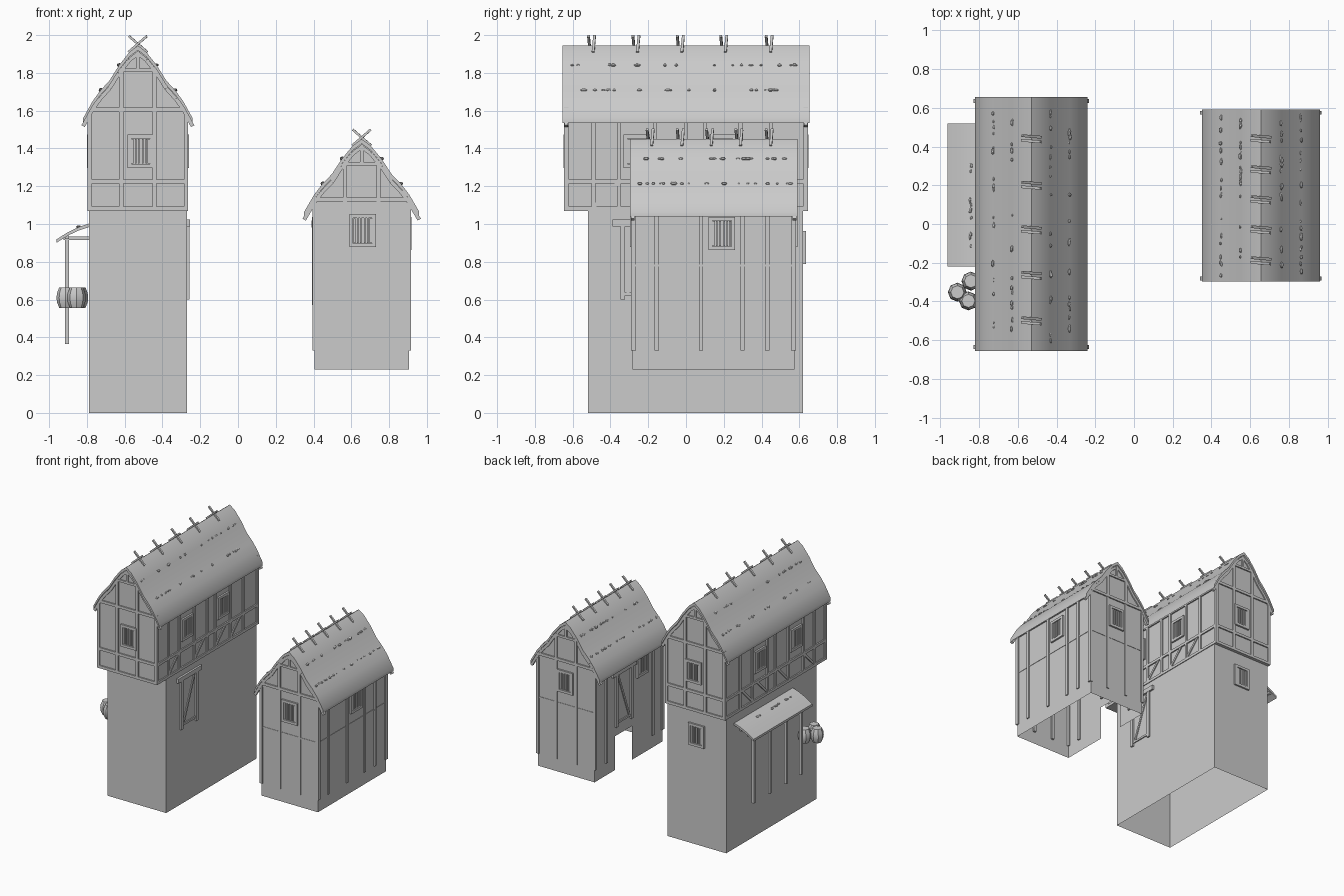
import bpy, bmesh, random
from math import radians
from mathutils import Vector, Matrix

if "Cube" in bpy.data.objects:
    bpy.data.objects.remove(bpy.data.objects["Cube"])
random.seed(4)

# half roof profile: distance from ridge line, drop below ridge
PROFILE = [(0, 0), (.045, -.035), (.1, -.105), (.15, -.185), (.2, -.24), (.24, -.295), (.29, -.385)]


def drop(d, s=1.0):
    d = abs(d) / s
    for (a, za), (b, zb) in zip(PROFILE, PROFILE[1:]):
        if d <= b:
            return za + (zb - za) * (d - a) / (b - a)
    return PROFILE[-1][1]


def finish(bm, name, smooth=False):
    bmesh.ops.recalc_face_normals(bm, faces=bm.faces)
    me = bpy.data.meshes.new(name)
    bm.to_mesh(me)
    bm.free()
    ob = bpy.data.objects.new(name, me)
    bpy.context.collection.objects.link(ob)
    if smooth:
        bpy.context.view_layer.objects.active = ob
        ob.select_set(True)
        bpy.ops.object.shade_smooth_by_angle(angle=radians(35))
        ob.select_set(False)
    return ob


def bar(bm, p, q, w, t=None):
    """Straight timber from p to q with section w by t."""
    p, q = Vector(p), Vector(q)
    d = q - p
    m = (Matrix.Translation((p + q) / 2) @ d.to_track_quat('Z', 'Y').to_matrix().to_4x4()
         @ Matrix.Diagonal((w, t or w, d.length, 1)))
    bmesh.ops.create_cube(bm, size=1, matrix=m)


def extrude_outline(bm, pts, y0, y1, caps=True, skip=()):
    """Outline in x,z pulled along y; skip drops listed sides."""
    a = [bm.verts.new((x, y0, z)) for x, z in pts]
    b = [bm.verts.new((x, y1, z)) for x, z in pts]
    n = len(pts)
    for i in range(n):
        if i not in skip:
            j = (i + 1) % n
            bm.faces.new((a[i], a[j], b[j], b[i]))
    if caps:
        bm.faces.new(a)
        bm.faces.new(b)


class Wall:
    """Places parts on a wall: u along it, z up, o outward."""
    def __init__(self, axis, pos, sign):
        self.axis, self.pos, self.sign = axis, pos, sign

    def at(self, u, z, o=0):
        k = self.pos + self.sign * o
        return (k, u, z) if self.axis == 'x' else (u, k, z)

    def beam(self, bm, u0, z0, u1, z1, w=.022, out=.01):
        bar(bm, self.at(u0, z0, out - w / 2), self.at(u1, z1, out - w / 2), w)

    def window(self, bm, u, z):
        for s in (-1, 1):
            self.beam(bm, u + s * .06, z - .087, u + s * .06, z + .087, .02, .014)
            self.beam(bm, u - .07, z + s * .078, u + .07, z + s * .078, .02, .014)
            self.beam(bm, u + s * .043, z - .065, u + s * .043, z + .065, .012, .01)
        for k in (-.026, -.01, .012, .028):
            self.beam(bm, u + k, z - .066, u + k, z + .066, .008, .009)

    def door(self, bm, u, z0, z1):
        for s in (-1, 1):
            self.beam(bm, u + s * .095, z0, u + s * .095, z1, .026, .014)
        self.beam(bm, u - .15, z1, u + .15, z1, .035, .016)
        self.beam(bm, u - .07, z0 + .03, u + .07, z1 - .03, .016, .007)
        self.beam(bm, u - .09, z0 + .03, u + .09, z0 + .03, .016, .008)


def stones(bm, x, z, ys, tilt):
    for y in ys:
        r = random.uniform(.006, .011)
        m = (Matrix.Translation((x + random.uniform(-.004, .004), y, z)) @ Matrix.Rotation(tilt, 4, 'Y')
             @ Matrix.Diagonal((r, random.uniform(1, 2.2) * r, r * .8, 1)))
        bmesh.ops.create_icosphere(bm, subdivisions=1, radius=1, matrix=m)


def roof(name, cx, ridge, y0, y1, s, stick_ys):
    bm = bmesh.new()
    top = [(cx - d * s, ridge + h) for d, h in reversed(PROFILE)] + [(cx + d * s, ridge + h) for d, h in PROFILE[1:]]
    under = [(x, z - .025) for x, z in reversed(top)]
    extrude_outline(bm, top + under, y0, y1)
    finish(bm, name + "_roof", True)
    # stones holding the thatch
    bm = bmesh.new()
    for d in (.1, .197):
        for sg in (-1, 1):
            n = 18
            ys = [y0 + .03 + (y1 - y0 - .06) * random.random() for _ in range(n)]
            stones(bm, cx + sg * d * s, ridge + drop(d) + .002, ys, sg * .85)
    finish(bm, name + "_roof_stones")
    # crossed ridge sticks
    bm = bmesh.new()
    for y in stick_ys:
        for sg in (-1, 1):
            yy = y + sg * .012
            bar(bm, (cx + sg * .05, yy - sg * .004, ridge - .035), (cx - sg * .048, yy + sg * .004, ridge + .05), .014, .012)
    finish(bm, name + "_ridge_sticks")


def gable_outline(cx, hw, z0, ridge, s):
    half = [(d * s, ridge - .02 + h) for d, h in PROFILE if d * s < hw] + [(hw, ridge - .02 + drop(hw, s))]
    return ([(cx - hw, z0), (cx + hw, z0)] + [(cx + d, z) for d, z in reversed(half)]
            + [(cx - d, z) for d, z in half[1:]])


def gable_frame(bm, wall, cx, ridge, s, hw, rail_z):
    """Timbers following the roof edge, rail, posts and collar."""
    for sg in (-1, 1):
        for (a, za), (b, zb) in zip(PROFILE, PROFILE[1:]):
            wall.beam(bm, cx + sg * a * s, ridge - .042 + za, cx + sg * b * s, ridge - .042 + zb, .02, .009)
        wall.beam(bm, cx + sg * .088, rail_z, cx + sg * .088, ridge - .03 + drop(.088, s))
    wall.beam(bm, cx - hw, rail_z, cx + hw, rail_z)
    wall.beam(bm, cx - .09, ridge - .13, cx + .09, ridge - .13, .018)
    wall.beam(bm, cx, ridge - .13, cx, ridge - .03, .018)


# ---- tall house ----
CX, R = -.53, 1.945
bm = bmesh.new()
extrude_outline(bm, [(-.79, 0), (-.27, 0), (-.27, 1.075), (-.79, 1.075)], -.52, .62, skip=(0,))
finish(bm, "tall_house_base")
bm = bmesh.new()
extrude_outline(bm, gable_outline(CX, .256, 1.07, R, 1), -.635, .635)
finish(bm, "tall_house_upper_floor")
roof("tall_house", CX, R, -.655, .655, 1, (-.5, -.265, -.03, .2, .44))

bm, wn = bmesh.new(), bmesh.new()
for sg in (-1, 1):
    end = Wall('y', sg * .635, sg)
    gable_frame(bm, end, CX, R, 1, .26, 1.605)
    for u in (-.255, -.088, .088, .255):
        end.beam(bm, CX + u, 1.07, CX + u, 1.6)
    for z in (1.081, 1.225):
        end.beam(bm, CX - .262, z, CX + .262, z)
    end.window(wn, CX + .015, 1.385)
    side = Wall('x', CX + sg * .256, sg)
    for u in (-.63, -.49, -.355, -.165, 0, .1, .29, .45, .63):
        side.beam(bm, u, 1.07, u, 1.6)
    for z in (1.081, 1.225, 1.56):
        side.beam(bm, -.64, z, .64, z)
    for u in (-.49, -.165, .1, .29):
        side.beam(bm, u, 1.09, u + .13, 1.22, .018, .007)
    for u in (-.26, .195):
        side.window(wn, u, 1.385)
Wall('y', .62, 1).window(wn, CX, .875)
finish(bm, "tall_house_timbers")
finish(wn, "tall_house_windows")
bm = bmesh.new()
Wall('x', -.27, 1).door(bm, -.24, .6, 1.005)
finish(bm, "tall_house_door")

# ---- small house, open below with an entrance gap in the left wall ----
BX, BR, S = .655, 1.45, 1.05
bm = bmesh.new()
extrude_outline(bm, gable_outline(BX, .25, .5, BR, S), -.283, .575, skip=(0,))
xl, xr = BX - .25, BX + .25
path = [(xl, .10), (xl, -.283), (xr, -.283), (xr, .575), (xl, .575), (xl, .32)]
lo = [bm.verts.new((x, y, .23)) for x, y in path]
hi = [bm.verts.new((x, y, .5)) for x, y in path]
for i in range(5):
    bm.faces.new((lo[i], lo[i + 1], hi[i + 1], hi[i]))
finish(bm, "small_house_walls")
roof("small_house", BX, BR, -.297, .59, S, (-.19, -.03, .125, .28, .44))

bm, wn = bmesh.new(), bmesh.new()
for pos, sg in ((-.283, -1), (.575, 1)):
    end = Wall('y', pos, sg)
    gable_frame(bm, end, BX, BR, S, .26, 1.13)
    for u in (-.25, -.088, .088, .25):
        end.beam(bm, BX + u, .33, BX + u, 1.13, .022, .007)
    end.beam(bm, BX - .25, .78, BX + .25, .78, .012, .003)
    end.window(wn, BX + .005, .965)
for sg in (-1, 1):
    side = Wall('x', BX + sg * .25, sg)
    for u in (-.275, -.155, .08, .30, .43, .567):
        if sg > 0 or u not in (.08, .30):
            side.beam(bm, u, .33, u, 1.1)
    side.beam(bm, -.28, 1.09, .57, 1.09)
    if sg > 0:
        side.beam(bm, -.28, .78, .57, .78, .012, .003)
    side.window(wn, .19 if sg > 0 else -.02, .95)
finish(bm, "small_house_timbers")
finish(wn, "small_house_windows")
bm = bmesh.new()
Wall('x', xl, -1).door(bm, .21, .57, 1.0)
finish(bm, "small_house_door")

# ---- lean-to ----
bm = bmesh.new()
top = [(-.962, .918), (-.9, .957), (-.84, .985), (-.78, 1.005)]
extrude_outline(bm, top + [(x, z - .018) for x, z in reversed(top)], -.22, .52)
finish(bm, "lean_to_roof", True)
bm = bmesh.new()
for y in (.44, .235, .03, -.16):
    bar(bm, (-.905, y, .365), (-.905, y, .94), .02)
    bar(bm, (-.925, y, .925), (-.785, y, .925), .02)
bar(bm, (-.905, -.21, .93), (-.905, .51, .93), .02)
finish(bm, "lean_to_frame")
bm = bmesh.new()
stones(bm, -.845, .985, [random.uniform(-.13, .42) for _ in range(13)], -.45)
finish(bm, "lean_to_stones")

# ---- barrels ----
bm = bmesh.new()
for x, y in ((-.842, -.295), (-.912, -.352), (-.855, -.397)):
    rings = []
    for r, z in ((.034, .555), (.046, .585), (.049, .61), (.046, .635), (.034, .665)):
        c = bmesh.ops.create_circle(bm, cap_ends=z in (.555, .665), segments=8, radius=r,
                                    matrix=Matrix.Translation((x, y, z)))
        rings.append(c['verts'])
    for a, b in zip(rings, rings[1:]):
        for i in range(8):
            j = (i + 1) % 8
            bm.faces.new((a[i], a[j], b[j], b[i]))
finish(bm, "barrels", True)
